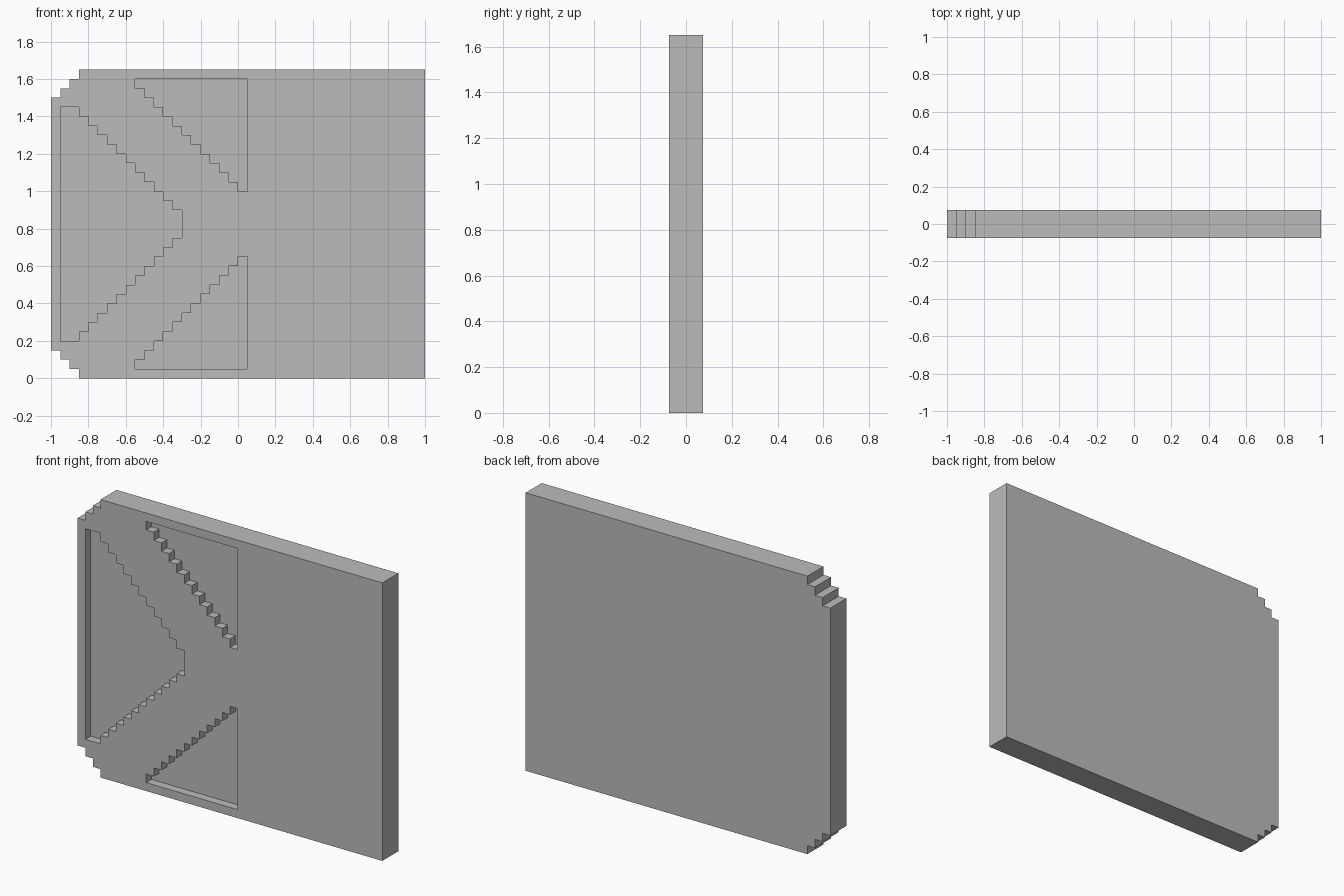
import bpy
import bmesh

CELL = 0.05
HEIGHT = 33 * CELL
HALF_DEPTH = 1.5 * CELL

if "Cube" in bpy.data.objects:
    bpy.data.objects.remove(bpy.data.objects["Cube"])

# Single flat material
grey = bpy.data.materials.new("plain_grey")
grey.use_nodes = True
colour = (0.5, 0.5, 0.5, 1.0)
grey.diffuse_color = colour
grey.node_tree.nodes["Principled BSDF"].inputs["Base Color"].default_value = colour


def stairs(x, z, dx, dz, count, rise_first=True):
    """Corner points of a staircase, in grid cells, starting at (x, z)."""
    points = [(x, z)]
    for _ in range(count):
        for is_rise in (rise_first, not rise_first):
            if is_rise:
                z += dz
            else:
                x += dx
            points.append((x, z))
    return points


def mirrored(points):
    """Flip a profile top to bottom."""
    return [(x, 33 - z) for x, z in reversed(points)]


def prism(name, profile, y_front, y_back):
    """Extrude an x/z profile given in cells along y."""
    bm = bmesh.new()
    verts = [bm.verts.new((x * CELL, y_front, z * CELL)) for x, z in profile]
    face = bm.faces.new(verts)
    result = bmesh.ops.extrude_face_region(bm, geom=[face])
    moved = [v for v in result["geom"] if isinstance(v, bmesh.types.BMVert)]
    bmesh.ops.translate(bm, verts=moved, vec=(0, y_back - y_front, 0))
    bmesh.ops.recalc_face_normals(bm, faces=bm.faces)
    mesh = bpy.data.meshes.new(name)
    bm.to_mesh(mesh)
    bm.free()
    mesh.materials.append(grey)
    obj = bpy.data.objects.new(name, mesh)
    bpy.context.collection.objects.link(obj)
    return obj


# Slab with two stepped corners on its right side
corner = stairs(-20, 30, 1, 1, 3, rise_first=False)
panel = prism("panel", corner + [(20, 33), (20, 0)] + mirrored(corner),
              -HALF_DEPTH, HALF_DEPTH)

# Shallow stepped recesses in the front face
slope = stairs(-17, 29, 1, -1, 11)
arrow = [(-19, 29)] + slope + mirrored(slope) + [(-19, 4)]
wedge = [(1, 32)] + stairs(-11, 32, 1, -1, 12)
recesses = {
    "arrow_recess": arrow,
    "upper_wedge_recess": wedge,
    "lower_wedge_recess": mirrored(wedge),
}

for name, profile in recesses.items():
    cutter = prism(name + "_cutter", profile, -HALF_DEPTH - CELL, -HALF_DEPTH + CELL)
    cut = panel.modifiers.new(name, "BOOLEAN")
    cut.operation = "DIFFERENCE"
    cut.solver = "EXACT"
    cut.object = cutter
    cutter.hide_render = True
    cutter.hide_set(True)
    cutter.display_type = "WIRE"
